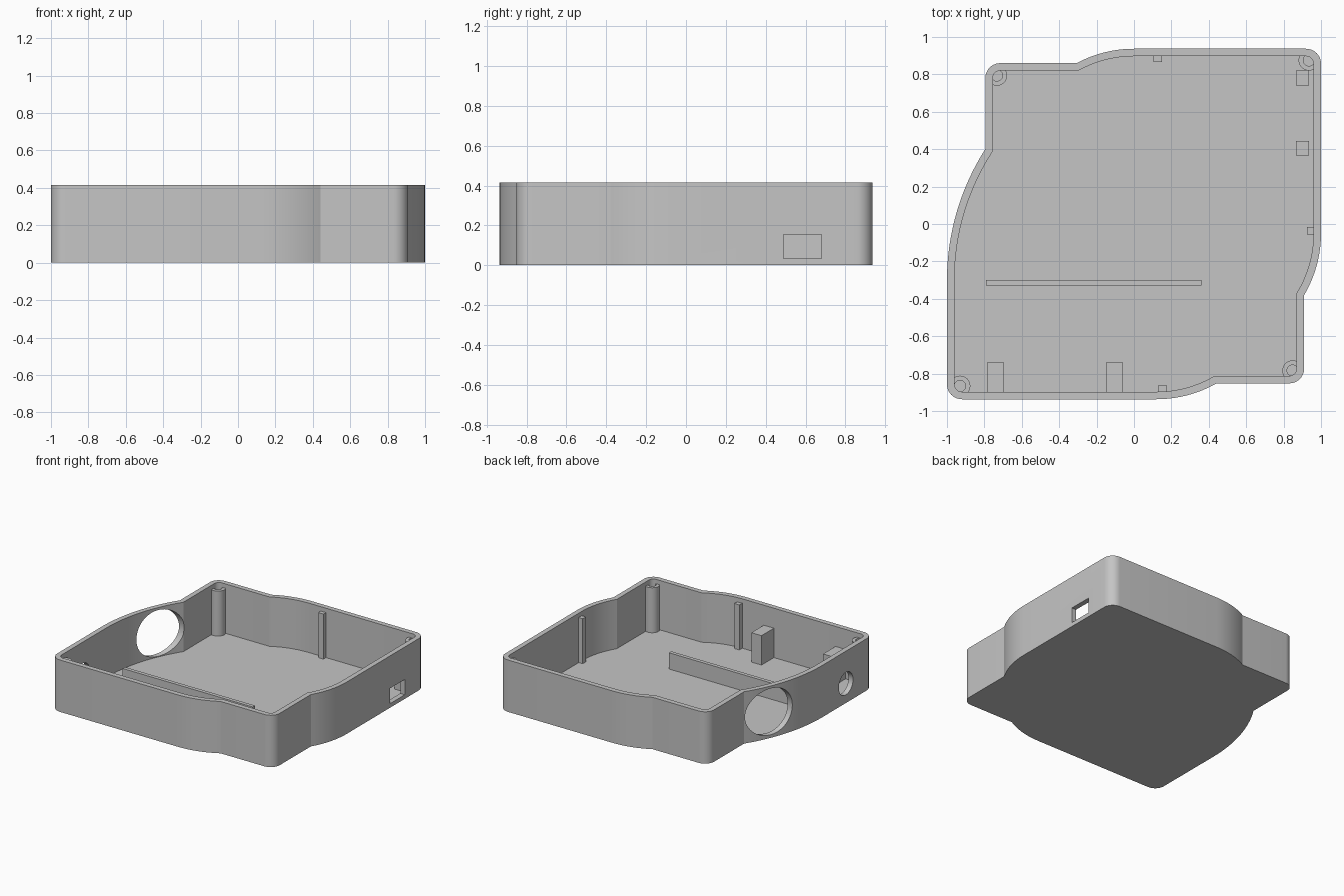
import bpy, bmesh
from math import acos, asin, cos, sin, pi
from mathutils import Matrix

cube = bpy.data.objects.get("Cube")
if cube:
    bpy.data.objects.remove(cube, do_unlink=True)

HEIGHT, FLOOR, WALL = 0.415, 0.02, 0.04
INNER_TOP = 0.38

grey = bpy.data.materials.new("plain_grey")
grey.use_nodes = True
colour = (0.56, 0.56, 0.56, 1)
grey.diffuse_color = colour
grey.node_tree.nodes["Principled BSDF"].inputs["Base Color"].default_value = colour


def make(name, bm):
    bmesh.ops.recalc_face_normals(bm, faces=bm.faces)
    mesh = bpy.data.meshes.new(name)
    bm.to_mesh(mesh)
    bm.free()
    mesh.materials.append(grey)
    obj = bpy.data.objects.new(name, mesh)
    bpy.context.collection.objects.link(obj)
    return obj


def activate(obj):
    bpy.ops.object.select_all(action='DESELECT')
    obj.select_set(True)
    bpy.context.view_layer.objects.active = obj


def box(name, x0, x1, y0, y1, z0, z1):
    bm = bmesh.new()
    centre = Matrix.Translation(((x0 + x1) / 2, (y0 + y1) / 2, (z0 + z1) / 2))
    size = Matrix.Diagonal((x1 - x0, y1 - y0, z1 - z0, 1))
    bmesh.ops.create_cube(bm, size=1, matrix=centre @ size)
    return make(name, bm)


def cylinder(name, centre, radius, depth, along_x=False, sides=32):
    bm = bmesh.new()
    turn = Matrix.Rotation(pi / 2, 4, 'Y') if along_x else Matrix.Identity(4)
    bmesh.ops.create_cone(bm, cap_ends=True, segments=sides, radius1=radius,
                          radius2=radius, depth=depth,
                          matrix=Matrix.Translation(centre) @ turn)
    return make(name, bm)


def cut(obj, cutter):
    cutter.hide_render = True
    mod = obj.modifiers.new("cut", 'BOOLEAN')
    mod.operation, mod.solver, mod.object = 'DIFFERENCE', 'EXACT', cutter
    activate(obj)
    bpy.ops.object.modifier_apply(modifier=mod.name)
    bpy.data.objects.remove(cutter, do_unlink=True)


def smooth(obj):
    activate(obj)
    bpy.ops.object.shade_smooth_by_angle(angle=0.25)


def arc(cx, cy, r, a0, a1, n=10):
    return [(cx + r * cos(a0 + (a1 - a0) * i / n),
             cy + r * sin(a0 + (a1 - a0) * i / n)) for i in range(n + 1)]


def outline(o):
    """Counter-clockwise case outline, pulled inwards by o."""
    c, r, big = 0.08, 0.65 - o, 1.3 - o
    right, left, low, high = 0.91 - o, -0.795 + o, -0.852 + o, 0.86 - o
    end = 0.937
    pts = arc(0.35, -0.05, r, -acos((right - 0.35) / r), 0)
    pts += arc(1 - c, end - c, c - o, 0, pi / 2)
    pts += arc(0, end - 0.65, r, pi / 2, pi - asin((high - end + 0.65) / r))
    pts += arc(-0.795 + c, 0.86 - c, c - o, pi / 2, pi)
    pts += arc(0.3, -0.3, big, pi - acos((0.3 - left) / big), pi, 16)
    pts += arc(-1 + c, -end + c, c - o, pi, 1.5 * pi)
    pts += arc(0.12, 0.65 - end, r, 1.5 * pi,
               2 * pi - asin((0.65 - end - low) / r))
    pts += arc(0.91 - c, -0.852 + c, c - o, 1.5 * pi, 2 * pi)
    return pts


# Open tray: outer wall, rim, inner wall and floor
bm = bmesh.new()
rings = [[bm.verts.new((x, y, z)) for x, y in outline(o)]
         for o, z in ((0, 0), (0, HEIGHT), (WALL, HEIGHT), (WALL, FLOOR))]
for a, b in zip(rings, rings[1:]):
    for i in range(len(a)):
        j = (i + 1) % len(a)
        bm.faces.new((a[i], a[j], b[j], b[i]))
bm.faces.new(rings[0][::-1])
bm.faces.new(rings[-1])
tray = make("tray", bm)

# Openings in the side walls
cut(tray, cylinder("large_port_cutter", (-0.9, 0.21, 0.21), 0.185, 0.4, True, 48))
cut(tray, cylinder("small_port_cutter", (-1, -0.593, 0.155), 0.09, 0.2, True))
cut(tray, box("socket_cutter", 0.94, 1.05, 0.49, 0.68, 0.033, 0.155))
smooth(tray)

# Screw posts in the corners
for name, x, y in (("back_right", -0.733, 0.794), ("back_left", 0.935, 0.875),
                   ("front_left", 0.848, -0.784), ("front_right", -0.93, -0.866)):
    post = cylinder(name + "_post", (x, y, (INNER_TOP + 0.01) / 2),
                    0.055, INNER_TOP - 0.01)
    cut(post, cylinder("screw_cutter", (x, y, INNER_TOP), 0.03, 0.3, sides=24))
    smooth(post)

# Lid ribs on the walls
box("back_rib", 0.105, 0.15, 0.865, 0.91, 0.01, INNER_TOP)
box("front_rib", 0.13, 0.175, -0.91, -0.86, 0.01, INNER_TOP)
box("left_rib", 0.925, 0.97, -0.055, -0.015, 0.01, INNER_TOP)

# Divider, front blocks and low socket supports
box("divider", -0.79, 0.36, -0.33, -0.3, 0.01, 0.15)
for i, x in enumerate((-0.785, -0.15)):
    box(f"front_block_{i + 1}", x, x + 0.09, -0.91, -0.74, 0.01, 0.255)
for i, y in enumerate((0.365, 0.74)):
    box(f"socket_support_{i + 1}", 0.865, 0.935, y, y + 0.08, 0.01, 0.11)
